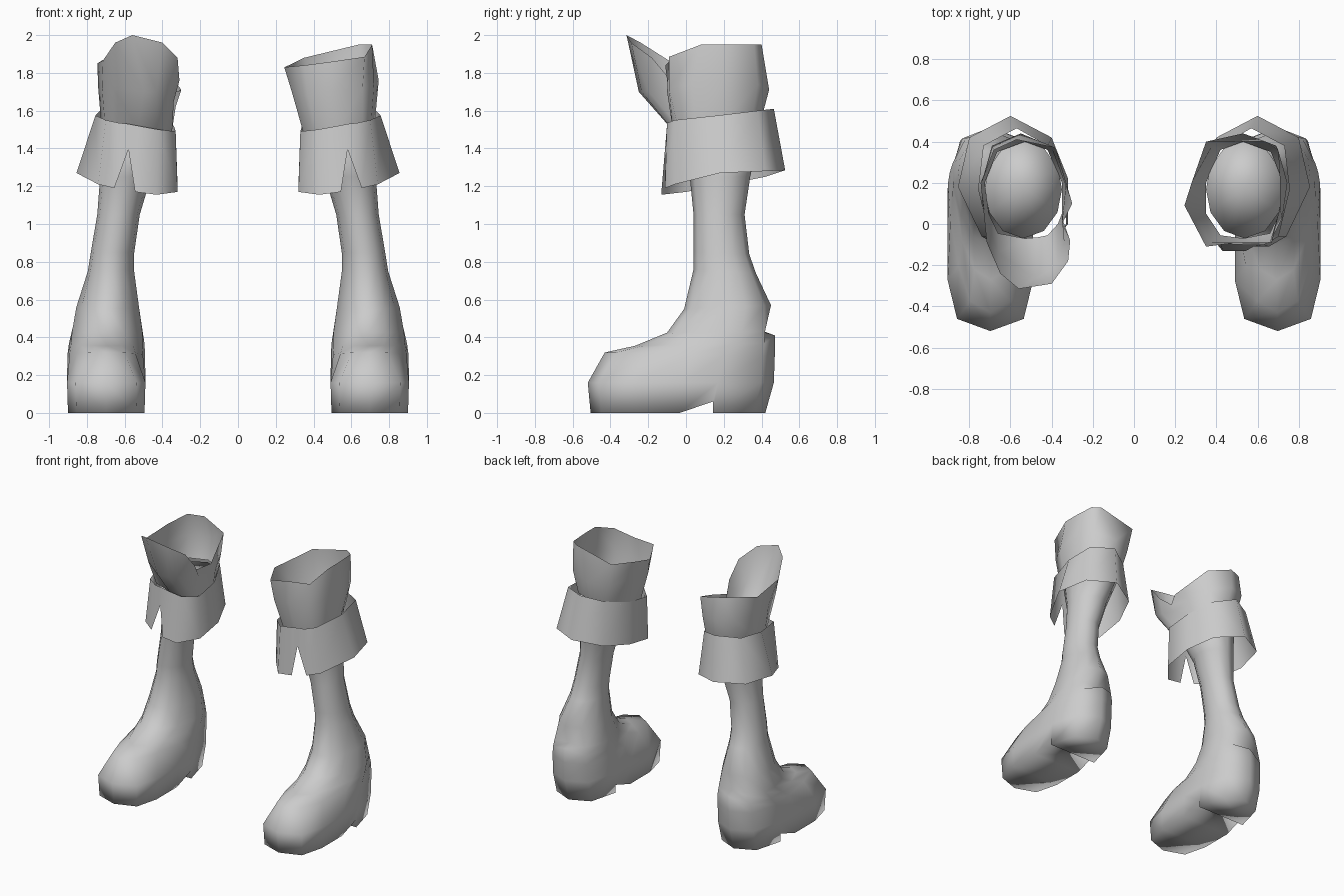
import bpy, bmesh, math

grey = bpy.data.materials.new("plain grey")
grey.diffuse_color = (0.6, 0.6, 0.6, 1)


def loft(name, rings, side=1, finish=None, angle=180):
    """Skin closed rings of points; side=-1 mirrors across x."""
    bm = bmesh.new()
    vs = [[bm.verts.new((x * side, y, z)) for x, y, z in r] for r in rings]
    n = len(vs[0])
    for a, b in zip(vs, vs[1:]):
        for i in range(n):
            j = (i + 1) % n
            bm.faces.new((a[i], a[j], b[j], b[i]))
    if finish:
        finish(bm, vs)
    bmesh.ops.remove_doubles(bm, verts=bm.verts, dist=0.0005)
    bmesh.ops.dissolve_degenerate(bm, edges=bm.edges, dist=0.0005)
    if side < 0:
        bmesh.ops.reverse_faces(bm, faces=bm.faces)
    me = bpy.data.meshes.new(name)
    bm.to_mesh(me)
    bm.free()
    me.materials.append(grey)
    ob = bpy.data.objects.new(name, me)
    bpy.context.collection.objects.link(ob)
    bpy.ops.object.select_all(action='DESELECT')
    ob.select_set(True)
    bpy.context.view_layer.objects.active = ob
    bpy.ops.object.shade_smooth_by_angle(angle=math.radians(angle))
    return ob


# Half outline of the foot (u across, v front to back) and of the round shin
FOOT = [(0, 0), (.78, .06), (1, .25), (1, .51), (1, .70), (1, .70), (.72, .93), (0, 1)]
SHIN = [(math.sin(a), (1 - math.cos(a)) / 2)
        for a in (math.radians(d) for d in (0, 32, 62, 90, 115, 115, 147, 180))]

# z front, z back, y front, y back, x inner, x outer, toe taper, roundness
LEVELS = [
    (0, 0, -.505, .42, .495, .90, 1, 0),
    (.16, .16, -.52, .465, .49, .905, 1, 0),
    (.32, .30, -.43, .47, .49, .905, .58, .1),
    (.355, .41, -.27, .47, .49, .90, .48, .25),
    (.425, .43, -.10, .405, .495, .89, .65, .5),
    (.55, .57, -.01, .45, .52, .86, .85, .9),
    (.76, .74, .04, .37, .55, .795, 1, 1),
    (.85, .84, .04, .335, .55, .78, 1, 1),
    (1.05, 1.05, .04, .31, .52, .745, 1, 1),
    (1.25, 1.25, .02, .34, .46, .73, 1, 1),
    (1.48, 1.54, -.07, .405, .35, .725, 1, 1),
]


def boot_ring(k):
    zf, zb, yf, yb, x0, x1, taper, rnd = LEVELS[k]
    half = []
    for i, (f, s) in enumerate(zip(FOOT, SHIN)):
        u, v = (f[c] + (s[c] - f[c]) * rnd for c in (0, 1))
        u *= taper + (1 - taper) * min(1, v / .6)
        z = .06 if k == 0 and i == 4 else zf + (zb - zf) * v   # arch before heel
        back = yb
        if i < 7 and k == 3:      # heel ledge stays narrow, at the centre back
            z -= .04 * v
        if i < 7 and k == 4:
            back = .46
        half.append((u, yf + (back - yf) * v, z))
    full = half + [(-u, y, z) for u, y, z in half[-2:0:-1]]
    return [((x0 + x1) / 2 + u * (x1 - x0) / 2, y, z) for u, y, z in full]


def close_boot(bm, vs):
    # sole strips with the heel step, then a low dome on the shin
    b, n = vs[0], len(vs[0])
    for i in range(7):
        quad = [b[i], b[-i % n], b[(-i - 1) % n], b[i + 1]]
        bm.faces.new(list(dict.fromkeys(quad)))
    t = vs[-1]
    side = 1 if t[0].co.x > 0 else -1
    top = bm.verts.new((.54 * side, .18, 1.56))
    for i in range(n):
        bm.faces.new((t[i], t[(i + 1) % n], top))


# Flared cuff with a notch at the front
CUFF = [
    [(.58, -.11, 1.395), (.655, -.11, 1.19), (.74, -.06, 1.21), (.855, .18, 1.27),
     (.80, .42, 1.28), (.60, .525, 1.285), (.40, .42, 1.25), (.32, .22, 1.21),
     (.32, 0, 1.17), (.43, -.13, 1.155), (.545, -.13, 1.17)],
    [(.58, -.10, 1.53), (.63, -.10, 1.535), (.70, -.06, 1.55), (.755, .17, 1.575),
     (.73, .38, 1.60), (.57, .465, 1.61), (.42, .38, 1.57), (.34, .20, 1.52),
     (.33, 0, 1.49), (.42, -.09, 1.50), (.53, -.10, 1.52)],
]

# Upper band, standing straight
BAND = [
    [(.53, -.07, 1.50), (.66, -.045, 1.52), (.705, .05, 1.53), (.725, .20, 1.54),
     (.665, .35, 1.56), (.53, .40, 1.56), (.42, .36, 1.54), (.35, .20, 1.49),
     (.35, .05, 1.47), (.42, -.055, 1.48)],
    [(.50, -.10, 1.70), (.66, -.09, 1.72), (.72, .03, 1.74), (.745, .20, 1.76),
     (.69, .38, 1.74), (.53, .44, 1.71), (.38, .38, 1.70), (.285, .20, 1.72),
     (.285, .05, 1.70), (.37, -.09, 1.68)],
    [(.50, -.09, 1.86), (.67, -.09, 1.885), (.71, .08, 1.95), (.71, .20, 1.95),
     (.70, .36, 1.95), (.64, .40, 1.95), (.35, .40, 1.88), (.28, .20, 1.845),
     (.245, .09, 1.83), (.35, -.11, 1.84)],
]

# Upper band with the front pulled out into a tall flap
b = BAND[0]
FLAP = [
    b[:9] + [(.37, 0, 1.475), b[9], (.47, -.065, 1.49)],
    [(.50, -.25, 1.70), (.66, -.14, 1.72), (.72, .03, 1.72), (.74, .20, 1.72),
     (.69, .38, 1.72), (.55, .44, 1.71), (.40, .37, 1.67), (.33, .20, 1.62),
     (.35, .03, 1.62), (.34, -.09, 1.65), (.37, -.20, 1.70), (.43, -.235, 1.70)],
    [(.56, -.315, 2.0), (.65, -.24, 1.96), (.715, -.09, 1.865), (.745, .20, 1.85),
     (.68, .36, 1.89), (.57, .41, 1.88), (.38, .37, 1.82), (.30, .10, 1.71),
     (.35, 0, 1.69), (.31, -.08, 1.76), (.32, -.18, 1.88), (.40, -.29, 1.96)],
]

for side, word in ((1, "right"), (-1, "left")):
    loft(word + "_boot", [boot_ring(k) for k in range(len(LEVELS))], side, close_boot)
    loft(word + "_cuff", CUFF, side)
loft("right_upper_band", BAND, 1)
loft("left_upper_band_with_flap", FLAP, -1)
